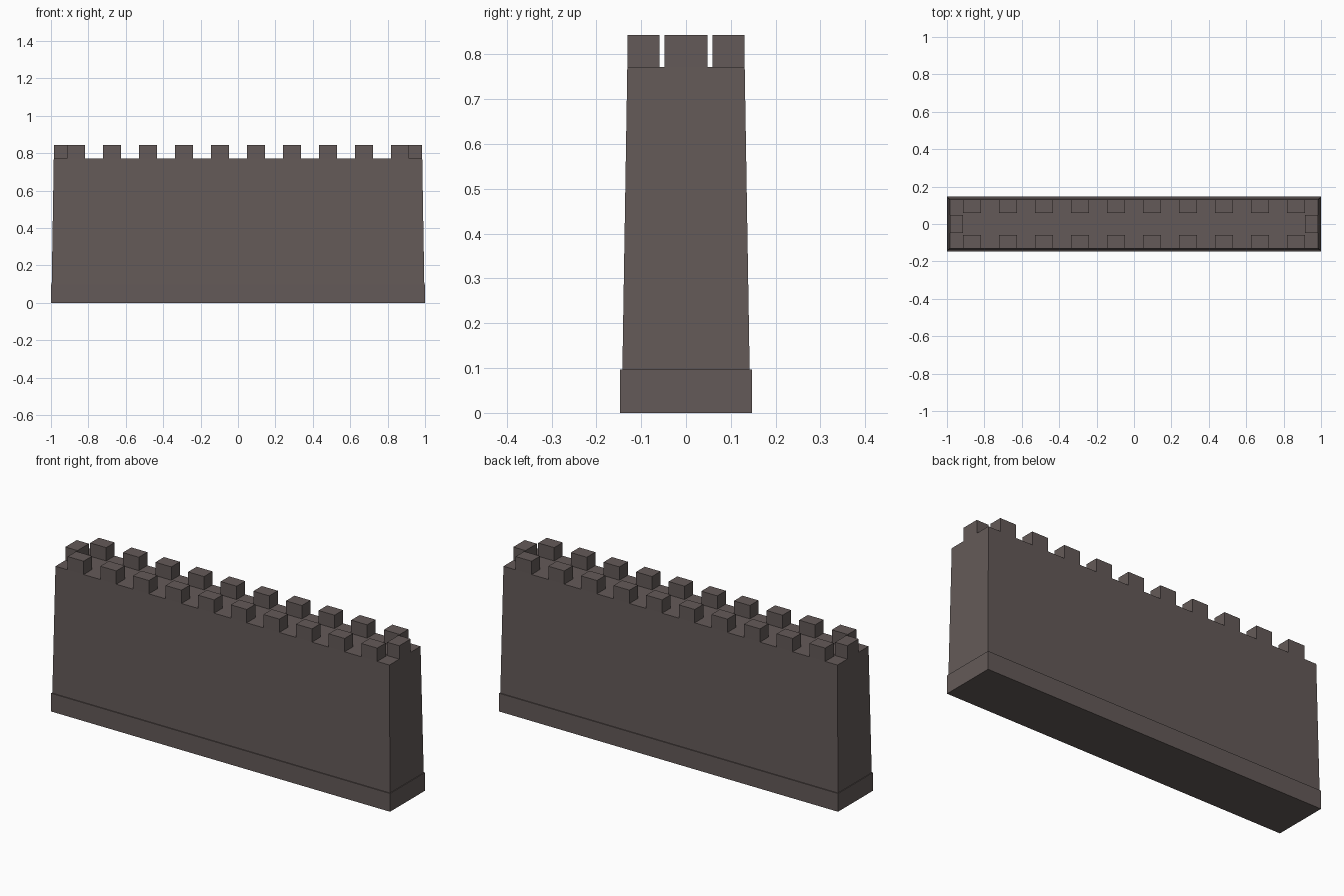
import bpy, bmesh

if "Cube" in bpy.data.objects:
    bpy.data.objects.remove(bpy.data.objects["Cube"])

stone = bpy.data.materials.new("dark stone")
stone.diffuse_color = (0.127, 0.102, 0.098, 1)
stone.use_nodes = True
stone.node_tree.nodes["Principled BSDF"].inputs["Base Color"].default_value = stone.diffuse_color


def add_frustum(bm, x0, y0, z0, x1, y1, z1, cx=0, cy=0):
    """Box with half sizes x0,y0 at the bottom and x1,y1 at the top."""
    signs = ((-1, -1), (1, -1), (1, 1), (-1, 1))
    lo = [bm.verts.new((cx + sx * x0, cy + sy * y0, z0)) for sx, sy in signs]
    hi = [bm.verts.new((cx + sx * x1, cy + sy * y1, z1)) for sx, sy in signs]
    bm.faces.new(lo[::-1])
    bm.faces.new(hi)
    for i in range(4):
        j = (i + 1) % 4
        bm.faces.new((lo[i], lo[j], hi[j], hi[i]))


def make(name, boxes):
    bm = bmesh.new()
    for b in boxes:
        add_frustum(bm, *b)
    mesh = bpy.data.meshes.new(name)
    bm.to_mesh(mesh)
    bm.free()
    mesh.materials.append(stone)
    obj = bpy.data.objects.new(name, mesh)
    bpy.context.collection.objects.link(obj)


BASE, WALL, TOP = 0.097, 0.772, 0.843
D = 0.036  # half depth of a merlon

# Plinth and tapered wall
make("base_plinth", [(1.0, 0.147, 0, 1.0, 0.147, BASE)])
make("wall_body", [(0.996, 0.142, BASE, 0.985, 0.131, WALL)])

# Battlements along both long sides
W = 0.047
make("side_merlons", [(W, D, WALL, W, D, TOP, -0.866 + i * 2 * 0.866 / 9, s * (0.131 - D))
                      for i in range(10) for s in (-1, 1)])

# One battlement on each short end
make("end_merlons", [(D, 0.048, WALL, D, 0.048, TOP, s * (0.985 - D), 0) for s in (-1, 1)])
